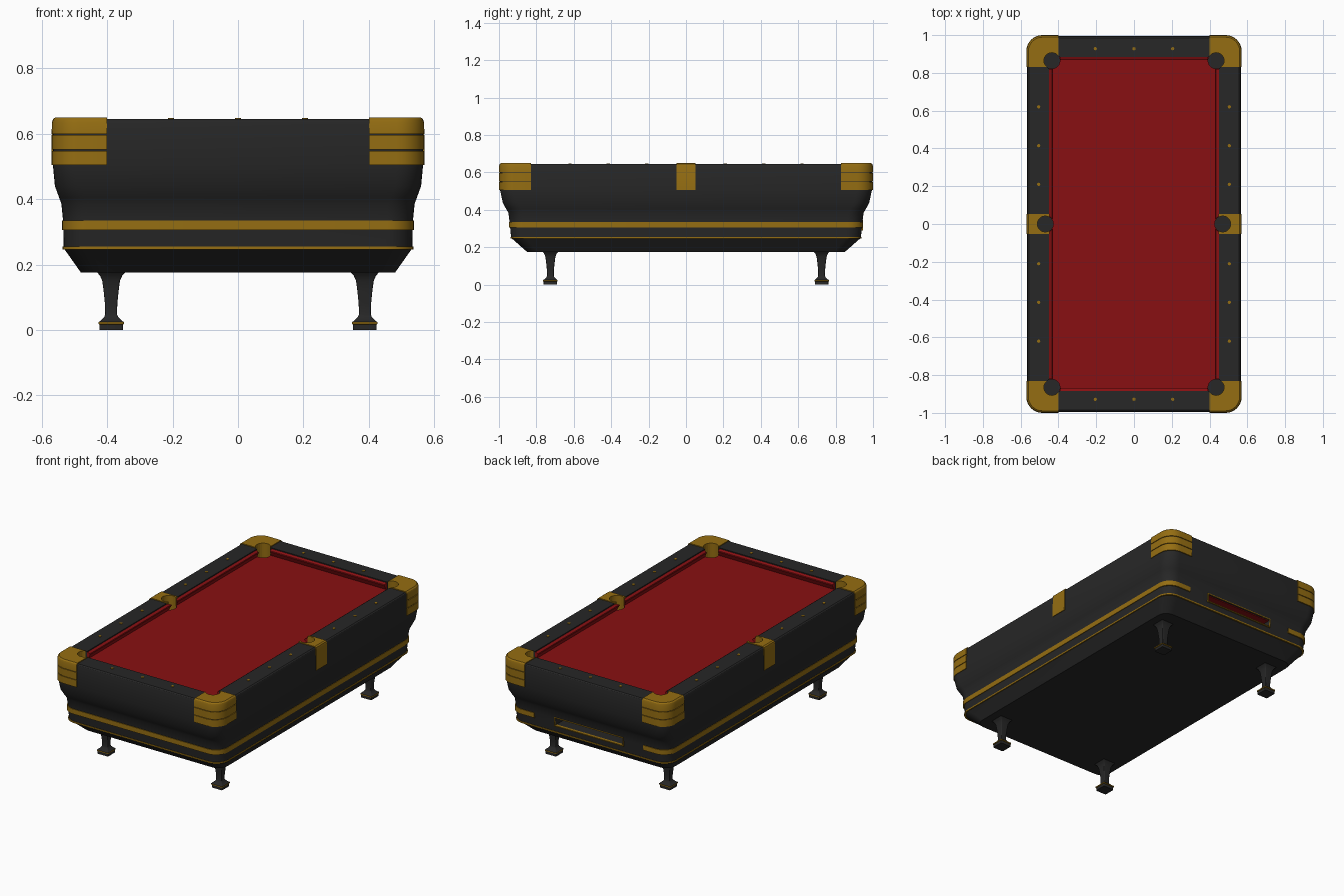
import bpy, bmesh, math

if "Cube" in bpy.data.objects:
    bpy.data.objects.remove(bpy.data.objects["Cube"])


def material(name, rgb):
    m = bpy.data.materials.new(name)
    m.use_nodes = True
    m.diffuse_color = (*rgb, 1)
    bsdf = m.node_tree.nodes["Principled BSDF"]
    bsdf.inputs["Base Color"].default_value = (*rgb, 1)
    bsdf.inputs["Roughness"].default_value = 0.6
    return m


CHARCOAL = material("charcoal", (0.02, 0.02, 0.02))
BRASS = material("brass", (0.30, 0.155, 0.006))
CLOTH = material("red cloth", (0.25, 0.005, 0.006))


def arc(cx, cy, r, start, sweep=90, steps=8):
    """Points along a circular arc, angles in degrees."""
    angles = [math.radians(start + sweep * i / steps) for i in range(steps + 1)]
    return [(cx + r * math.cos(a), cy + r * math.sin(a)) for a in angles]


def rounded(hx, hy, r, z):
    """Rounded rectangle ring at height z."""
    corners = [(1, 1), (-1, 1), (-1, -1), (1, -1)]
    pts = []
    for i, (sx, sy) in enumerate(corners):
        pts += arc(sx * (hx - r), sy * (hy - r), r, 90 * i)
    return [(x, y, z) for x, y in pts]


def activate(obj):
    bpy.ops.object.select_all(action="DESELECT")
    obj.select_set(True)
    bpy.context.view_layer.objects.active = obj


def loft(name, rings, mats, strips=None, cap=0, closed=False, smooth=True):
    """Skin a stack of rings; strips lists the material index between rings."""
    bm = bmesh.new()
    loops = [[bm.verts.new(p) for p in ring] for ring in rings]
    n = len(loops[0])
    pairs = list(zip(loops, loops[1:]))
    if closed:
        pairs.append((loops[-1], loops[0]))
    for k, (a, b) in enumerate(pairs):
        for i in range(n):
            j = (i + 1) % n
            f = bm.faces.new((a[i], a[j], b[j], b[i]))
            f.material_index = strips[k] if strips else 0
    if not closed:
        bm.faces.new(loops[0])
        bm.faces.new(loops[-1]).material_index = cap
    bmesh.ops.recalc_face_normals(bm, faces=bm.faces)
    mesh = bpy.data.meshes.new(name)
    bm.to_mesh(mesh)
    bm.free()
    for m in mats:
        mesh.materials.append(m)
    obj = bpy.data.objects.new(name, mesh)
    bpy.context.collection.objects.link(obj)
    if smooth:
        activate(obj)
        bpy.ops.object.shade_smooth_by_angle(angle=math.radians(28))
    return obj


def box(name, lo, hi, mat):
    corners = [(lo[0], lo[1]), (hi[0], lo[1]), (hi[0], hi[1]), (lo[0], hi[1])]
    rings = [[(x, y, z) for x, y in corners] for z in (lo[2], hi[2])]
    return loft(name, rings, [mat], smooth=False)


def disc(name, x, y, r, z0, z1, mat, sides=24):
    pts = arc(x, y, r, 0, 360, sides)[:-1]
    return loft(name, [[(px, py, z) for px, py in pts] for z in (z0, z1)], [mat], smooth=False)


def cut(obj, cutters):
    """Subtract the cutters from obj and discard them."""
    for c in cutters:
        c.hide_render = True
        mod = obj.modifiers.new("cut", "BOOLEAN")
        mod.operation, mod.solver, mod.object = "DIFFERENCE", "EXACT", c
        activate(obj)
        bpy.ops.object.modifier_move_to_index(modifier=mod.name, index=0)
        bpy.ops.object.modifier_apply(modifier=mod.name)
        bpy.data.objects.remove(c)


POCKETS = [(sx * 0.435, sy * 0.865) for sx in (1, -1) for sy in (1, -1)]
POCKETS += [(0.47, 0), (-0.47, 0)]


def pocket_cutters(r, z0, mat):
    return [disc("pocket_cutter", x, y, r, z0, 0.75, mat) for x, y in POCKETS]


# Cabinet: outer shell, rail top, inner wall and cloth bed in one loft
PROFILE = [
    (0.48, 0.85, 0.06, 0.175), (0.533, 0.935, 0.08, 0.25),
    (0.535, 0.943, 0.08, 0.335), (0.54, 0.95, 0.08, 0.385),
    (0.547, 0.962, 0.08, 0.405), (0.56, 0.98, 0.08, 0.44),
    (0.566, 0.994, 0.08, 0.505), (0.565, 0.995, 0.08, 0.63),
    (0.562, 0.992, 0.078, 0.64), (0.556, 0.986, 0.072, 0.645),
    (0.45, 0.885, 0.005, 0.645), (0.45, 0.885, 0.005, 0.6),
]
cabinet = loft("cabinet", [rounded(*p) for p in PROFILE], [CHARCOAL, CLOTH], cap=1)
cut(cabinet, pocket_cutters(0.043, 0.55, CHARCOAL))
cut(cabinet, [box("return_cutter", (-0.23, 0.8, 0.295), (0.23, 1.1, 0.34), CHARCOAL)])

# Cushions: sloped nose with an undercut below
cushion_profile = [(0.452, 0.64), (0.434, 0.633), (0.432, 0.628), (0.445, 0.599), (0.452, 0.599)]
cushions = loft("cushions", [rounded(h, h + 0.435, 0.003, z) for h, z in cushion_profile],
                [CLOTH], closed=True, smooth=False)
cut(cushions, pocket_cutters(0.046, 0.5, CLOTH))

# Brass corner caps with two grooves round the outside
CAP_LEVELS = [(0.505, 0), (0.548, 0), (0.548, 0.006), (0.552, 0.006), (0.552, 0),
              (0.596, 0), (0.596, 0.006), (0.6, 0.006), (0.6, 0), (0.634, 0.001),
              (0.644, 0.004), (0.65, 0.011)]
for sx, side in ((1, "left"), (-1, "right")):
    for sy, end in ((-1, "front"), (1, "back")):
        rings = []
        for z, inset in CAP_LEVELS:
            hx, hy, r = 0.57 - inset, 1.0 - inset, 0.085 - inset
            outline = [(0.4, 0.883), (0.448, 0.883), (0.448, 0.83), (hx, 0.83)]
            outline += arc(hx - r, hy - r, r, 0) + [(0.4, hy)]
            rings.append([(sx * x, sy * y, z) for x, y in outline])
        corner = loft(f"{end}_{side}_corner_cap", rings, [BRASS])
        cut(corner, [disc("pocket_cutter", sx * 0.435, sy * 0.865, 0.042, 0.4, 0.75, BRASS)])

    # Brass side pocket plate
    outer = [(0.505, 0.57), (0.634, 0.569), (0.644, 0.566), (0.65, 0.558)]
    rings = [[(sx * x, y, z) for x, y in ((0.448, -0.052), (h, -0.052), (h, 0.052), (0.448, 0.052))]
             for z, h in outer]
    plate = loft(f"{side}_pocket_plate", rings, [BRASS])
    cut(plate, [disc("pocket_cutter", sx * 0.47, 0, 0.042, 0.4, 0.75, BRASS)])

    # Rail sights along the side
    for i, y in enumerate((0.21, 0.415, 0.62)):
        for sy in (1, -1):
            disc(f"{side}_sight", sx * 0.505, sy * y, 0.009, 0.64, 0.648, BRASS, 8)

# Rail sights along the ends
for sy in (1, -1):
    for x in (-0.205, 0, 0.205):
        disc("end_sight", x, sy * 0.928, 0.009, 0.64, 0.648, BRASS, 8)


# Brass bands round the cabinet; the wide one is broken at the back
def band(name, hx, hy, z0, z1):
    d = 0.02
    return loft(name, [rounded(hx, hy, 0.08, z0), rounded(hx, hy, 0.08, z1),
                       rounded(hx - d, hy - d, 0.06, z1), rounded(hx - d, hy - d, 0.06, z0)],
                [BRASS], closed=True)


wide_band = band("wide_band", 0.538, 0.947, 0.305, 0.335)
cut(wide_band, [box("band_cutter", (-0.37, 0.8, 0.2), (0.37, 1.1, 0.4), BRASS)])
band("thin_band", 0.536, 0.939, 0.246, 0.255)

# Ball return opening at the back: red lining and brass frame
box("return_lining", (-0.229, 0.81, 0.335), (0.229, 0.935, 0.341), CLOTH)
for z in (0.29, 0.34):
    box("return_frame_bar", (-0.236, 0.93, z), (0.236, 0.947, z + 0.006), BRASS)
for x in (-0.236, 0.23):
    box("return_frame_post", (x, 0.93, 0.29), (x + 0.006, 0.947, 0.346), BRASS)

# Legs: flared square columns on brass-rimmed feet
LEG = [(0.036, 0), (0.036, 0.017), (0.039, 0.018), (0.039, 0.024), (0.034, 0.027),
       (0.021, 0.04), (0.018, 0.048), (0.019, 0.08), (0.023, 0.12), (0.027, 0.15),
       (0.034, 0.166), (0.045, 0.178)]
for sx, side in ((1, "left"), (-1, "right")):
    for sy, end in ((-1, "front"), (1, "back")):
        strips = [1 if 0.016 < z < 0.024 else 0 for _, z in LEG[:-1]]
        leg = loft(f"{end}_{side}_leg", [rounded(h, h, 0.005, z) for h, z in LEG],
                   [CHARCOAL, BRASS], strips)
        leg.location = (sx * 0.388, sy * 0.725, 0)
